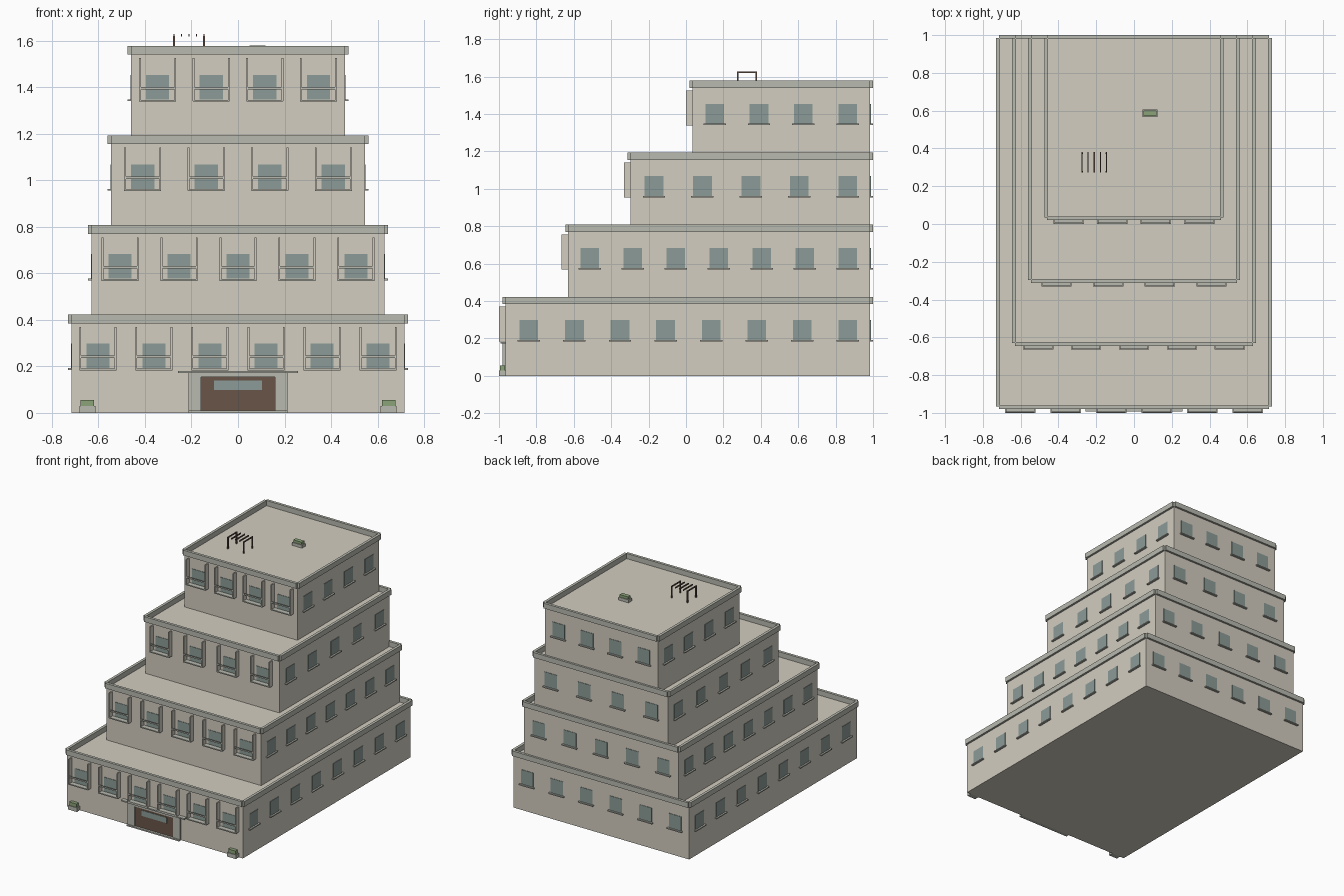
import bpy, bmesh
from mathutils import Matrix, Vector

if "Cube" in bpy.data.objects:
    bpy.data.objects.remove(bpy.data.objects["Cube"])


def material(name, r, g, b):
    m = bpy.data.materials.new(name)
    m.diffuse_color = (r, g, b, 1)
    m.use_nodes = True
    m.node_tree.nodes["Principled BSDF"].inputs["Base Color"].default_value = m.diffuse_color
    return m


STONE = material("stone", 0.65, 0.61, 0.53)
TRIM = material("trim", 0.48, 0.49, 0.43)
GLASS = material("glass", 0.26, 0.33, 0.31)
WOOD = material("wood", 0.14, 0.09, 0.065)
LEAF = material("leaf", 0.26, 0.37, 0.19)


def boxes(name, mat, spans):
    """One object from boxes given as (x0, x1, y0, y1, z0, z1)."""
    bm = bmesh.new()
    for x0, x1, y0, y1, z0, z1 in spans:
        size = Matrix.Diagonal((x1 - x0, y1 - y0, z1 - z0, 1))
        mid = Vector((x0 + x1, y0 + y1, z0 + z1)) / 2
        bmesh.ops.create_cube(bm, size=1, matrix=Matrix.Translation(mid) @ size)
    mesh = bpy.data.meshes.new(name)
    bm.to_mesh(mesh)
    bm.free()
    mesh.materials.append(mat)
    ob = bpy.data.objects.new(name, mesh)
    bpy.context.collection.objects.link(ob)
    return ob


def spread(a, b, n):
    return [a + (b - a) * i / (n - 1) for i in range(n)]


H = 0.385        # storey height
BACK = 0.985     # shared back wall
# half width, front y, front window count, outermost window x, side count, first side y
TIERS = [
    (0.715, -0.965, 6, 0.602, 8, -0.84),
    (0.63, -0.63, 5, 0.507, 7, -0.514),
    (0.545, -0.297, 4, 0.41, 5, -0.171),
    (0.46, 0.035, 4, 0.346, 4, 0.153),
]

for i, (w, f, n, wx, m, sy) in enumerate(TIERS):
    z = i * H
    tag = f"_{i + 1}"
    boxes("storey" + tag, STONE, [(-w, w, f, BACK, z, z + H)])

    # parapet strips overhanging the wall
    o, t, p0, p1 = 0.015, 0.005, z + H, z + H + 0.038
    boxes("parapet" + tag, TRIM, [
        (-w, w, f - o, f + t, p0, p1),
        (-w, w, BACK - t, BACK + o, p0, p1),
        (-w - o, -w + t, f, BACK, p0, p1),
        (w - t, w + o, f, BACK, p0, p1)])

    glass, sills, slabs, fins, rails = [], [], [], [], []
    g0, g1, s0, s1 = z + 0.193, z + 0.298, z + 0.185, z + 0.193
    # front and back windows, with balconies on the front
    for x in spread(-wx, wx, n):
        glass.append((x - 0.05, x + 0.05, f - 0.003, f + 0.01, g0, g1))
        glass.append((x - 0.05, x + 0.05, BACK - 0.01, BACK + 0.003, g0, g1))
        sills.append((x - 0.06, x + 0.06, BACK - 0.005, BACK + 0.015, s0, s1))
        slabs.append((x - 0.079, x + 0.079, f - 0.035, f + 0.005, s0 - 0.002, s1 - 0.002))
        rails.append((x - 0.074, x + 0.074, f - 0.034, f - 0.028, z + 0.236, z + 0.246))
        for s in (-1, 1):
            c = x + s * 0.076
            fins.append((c - 0.004, c + 0.004, f - 0.035, f + 0.005, s0, z + 0.37))
    # side windows
    for y in spread(sy, 0.865, m):
        for s in (-1, 1):
            a, b = sorted((s * (w - 0.01), s * (w + 0.003)))
            glass.append((a, b, y - 0.05, y + 0.05, g0, g1))
            a, b = sorted((s * (w - 0.005), s * (w + 0.015)))
            sills.append((a, b, y - 0.06, y + 0.06, s0, s1))
    boxes("window_glass" + tag, GLASS, glass)
    boxes("window_sills" + tag, TRIM, sills)
    boxes("balcony_slabs" + tag, TRIM, slabs)
    boxes("balcony_side_fins" + tag, STONE, fins)
    boxes("balcony_rails" + tag, TRIM, rails)

# entrance
F = TIERS[0][1]
boxes("entrance_surround", TRIM, [
    (-0.213, -0.158, F - 0.015, F + 0.005, 0, 0.172),
    (0.158, 0.213, F - 0.015, F + 0.005, 0, 0.172),
    (-0.158, 0.158, F - 0.015, F + 0.005, 0.155, 0.172)])
boxes("entrance_step", TRIM, [(-0.213, 0.213, F - 0.025, F + 0.005, 0, 0.01)])
boxes("entrance_canopy", TRIM, [(-0.257, 0.257, F - 0.028, F + 0.005, 0.172, 0.181)])
boxes("entrance_door", WOOD, [(-0.158, 0.158, F - 0.008, F + 0.005, 0.01, 0.155)])
boxes("door_glass", GLASS, [(-0.103, 0.103, F - 0.011, F, 0.099, 0.14)])

# planters by the entrance and on the roof
ROOF = 4 * H
boxes("planter_pots", TRIM, [
    (c - 0.035, c + 0.035, F - 0.035, F, 0, 0.03) for c in (-0.647, 0.647)]
    + [(0.044, 0.125, 0.566, 0.606, ROOF, ROOF + 0.022)])
boxes("planter_shrubs", LEAF, [
    (c - 0.029, c + 0.029, F - 0.03, F - 0.004, 0.03, 0.055) for c in (-0.647, 0.647)]
    + [(0.05, 0.119, 0.571, 0.601, ROOF + 0.022, ROOF + 0.04)])

# roof pergola
xs = spread(-0.275, -0.146, 5)
boxes("pergola_slats", WOOD, [
    (x - 0.003, x + 0.003, 0.272, 0.38, ROOF + 0.079, ROOF + 0.088) for x in xs])
boxes("pergola_posts", WOOD, [
    (x - 0.004, x + 0.004, y - 0.004, y + 0.004, ROOF, ROOF + 0.08)
    for x in (xs[0], xs[-1]) for y in (0.277, 0.375)])
